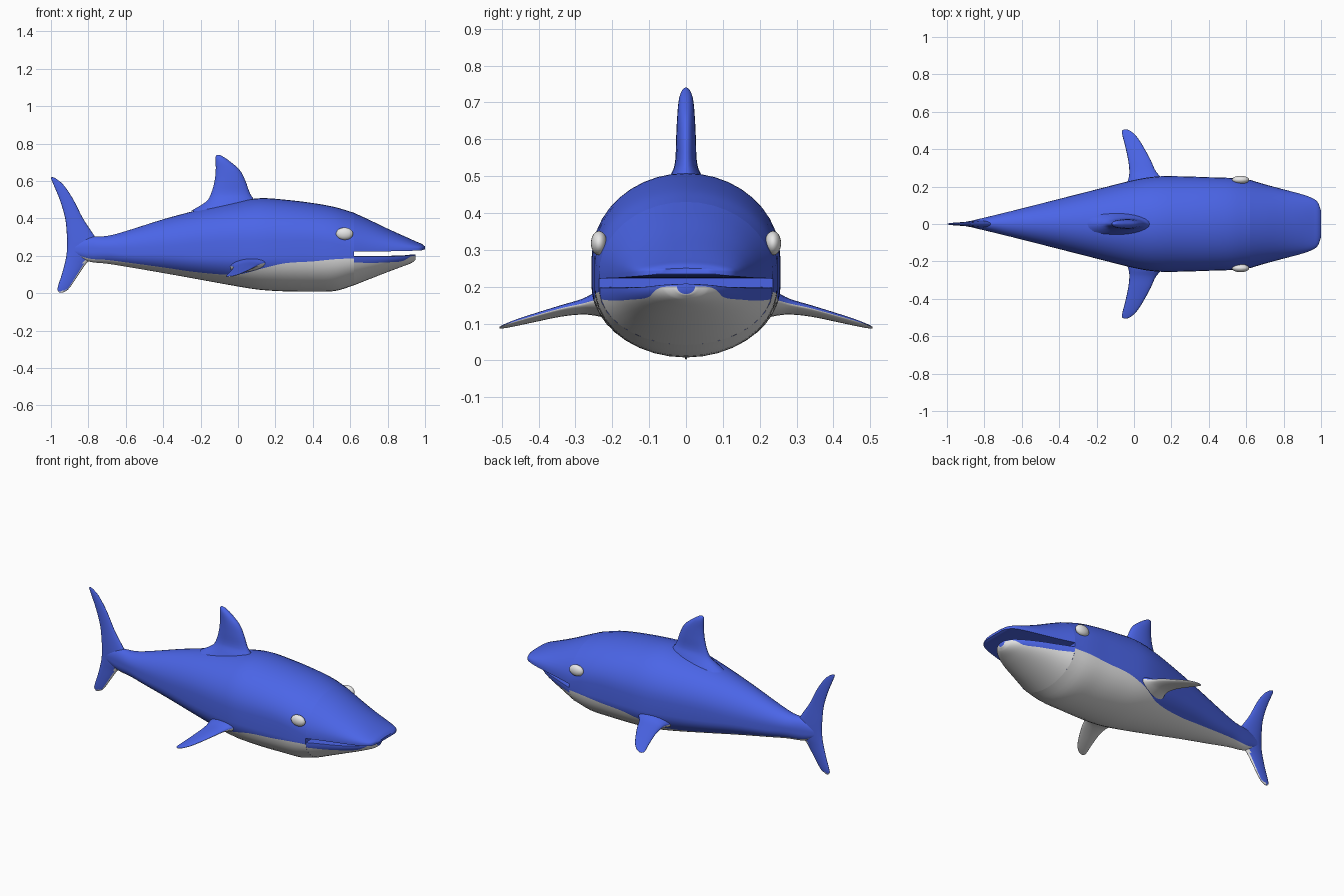
import bpy, bmesh, math
from mathutils import Vector


def material(name, rgb):
    m = bpy.data.materials.new(name)
    m.diffuse_color = (*rgb, 1)
    return m


BLUE = material("blue skin", (0.07, 0.13, 0.8))
WHITE = material("white belly", (0.8, 0.8, 0.8))


def finish(bm, name, mats=(BLUE, WHITE), angle=50):
    bmesh.ops.recalc_face_normals(bm, faces=bm.faces)
    me = bpy.data.meshes.new(name)
    bm.to_mesh(me)
    bm.free()
    for m in mats:
        me.materials.append(m)
    me.shade_smooth()
    me.set_sharp_from_angle(angle=math.radians(angle))
    ob = bpy.data.objects.new(name, me)
    bpy.context.collection.objects.link(ob)
    return ob


def resample(rows, steps):
    """Smooth cubic through rows; the first value of each row is the axis."""
    def slope(i, k):
        a, b = max(i - 1, 0), min(i + 1, len(rows) - 1)
        return (rows[b][k] - rows[a][k]) / (rows[b][0] - rows[a][0])
    out = []
    for i in range(len(rows) - 1):
        p, q = rows[i], rows[i + 1]
        h = q[0] - p[0]
        for s in range(steps):
            t = s / steps
            row = [p[0] + h * t]
            for k in range(1, len(p)):
                row.append((2*t**3 - 3*t**2 + 1) * p[k] + (t**3 - 2*t**2 + t) * h * slope(i, k)
                           + (3*t**2 - 2*t**3) * q[k] + (t**3 - t**2) * h * slope(i + 1, k))
            out.append(row)
    return out + [list(rows[-1])]


def skin(bm, rings, mat_of=lambda j: 0):
    vs = [[bm.verts.new(p) for p in r] for r in rings]
    n = len(vs[0])
    for a, b in zip(vs, vs[1:]):
        for j in range(n):
            f = bm.faces.new((a[j], a[(j + 1) % n], b[(j + 1) % n], b[j]))
            f.material_index = mat_of(j)
    bm.faces.new(vs[0])
    bm.faces.new(vs[-1])


UP, MID, LOW = 10, 5, 8


def trunk(name, rows, belly=True, steps=4):
    """Rows: x, top, upper centre, lower centre, bottom, half width, belly line."""
    rings = []
    for x, top, zu, zl, bot, w, line in resample(rows, steps):
        half = []
        for i in range(UP + 1):
            a = math.pi / 2 * i / UP
            half.append((w * math.sin(a), zu + (top - zu) * math.cos(a)))
        # the row of points at angle "cut" follows the painted belly line
        cut = math.asin(min(max((zl - line) / max(zl - bot, 1e-4), 0.02), 0.95))
        angles = [cut * i / MID for i in range(MID + 1)]
        angles += [cut + (math.pi / 2 - cut) * i / LOW for i in range(1, LOW + 1)]
        for a in angles:
            half.append((w * math.cos(a), zl - (zl - bot) * math.sin(a)))
        loop = half + [(-y, z) for y, z in half[-2:0:-1]]
        rings.append([(x, y, z) for y, z in loop])
    bm = bmesh.new()
    k = UP + MID + LOW + 1
    first = UP + MID + 1
    skin(bm, rings, lambda j: int(belly and first <= j < 2 * k - first))
    return finish(bm, name)


# Body up to the corner of the mouth
trunk("body", [
    (-0.90, 0.265, 0.24, 0.23, 0.215, 0.010, 0.220),
    (-0.80, 0.300, 0.24, 0.22, 0.170, 0.034, 0.186),
    (-0.70, 0.306, 0.24, 0.22, 0.158, 0.058, 0.178),
    (-0.60, 0.332, 0.24, 0.21, 0.142, 0.083, 0.165),
    (-0.40, 0.395, 0.25, 0.21, 0.108, 0.134, 0.138),
    (-0.20, 0.448, 0.27, 0.20, 0.072, 0.185, 0.110),
    (0.00, 0.490, 0.28, 0.20, 0.036, 0.235, 0.100),
    (0.12, 0.508, 0.28, 0.20, 0.018, 0.254, 0.130),
    (0.25, 0.500, 0.28, 0.20, 0.010, 0.255, 0.160),
    (0.40, 0.482, 0.28, 0.20, 0.008, 0.250, 0.170),
    (0.52, 0.460, 0.265, 0.197, 0.012, 0.246, 0.182),
    (0.62, 0.430, 0.235, 0.195, 0.042, 0.236, 0.186)])

# Snout with flat roof of the mouth
trunk("snout", [
    (0.62, 0.430, 0.235, 0.222, 0.222, 0.236, 0),
    (0.70, 0.393, 0.235, 0.223, 0.223, 0.212, 0),
    (0.80, 0.345, 0.235, 0.224, 0.224, 0.185, 0),
    (0.90, 0.300, 0.238, 0.226, 0.226, 0.158, 0),
    (0.96, 0.273, 0.240, 0.228, 0.228, 0.135, 0),
    (0.985, 0.262, 0.241, 0.230, 0.230, 0.112, 0),
    (1.00, 0.250, 0.243, 0.235, 0.235, 0.070, 0)], belly=False)

# Lower jaw with blue lip
trunk("lower_jaw", [
    (0.62, 0.200, 0.197, 0.193, 0.042, 0.234, 0.165),
    (0.70, 0.200, 0.197, 0.193, 0.074, 0.200, 0.162),
    (0.80, 0.200, 0.197, 0.193, 0.113, 0.158, 0.165),
    (0.88, 0.202, 0.199, 0.195, 0.143, 0.112, 0.172),
    (0.93, 0.207, 0.204, 0.200, 0.163, 0.065, 0.200),
    (0.95, 0.208, 0.205, 0.201, 0.180, 0.025, 0.201)])


def fin(name, rows, to_3d, steps=4, rule=None, sides=20):
    """Rows: span position, leading x, trailing x, height offset, half thickness."""
    rings = []
    for s, lead, trail, off, t in resample(rows, steps):
        ring = []
        for i in range(sides):
            a = 2 * math.pi * i / sides
            x = (lead + trail) / 2 + (lead - trail) / 2 * math.cos(a)
            ring.append(to_3d(x, s, off + t * math.sin(a)))
        rings.append(ring)
    bm = bmesh.new()
    skin(bm, rings)
    bmesh.ops.recalc_face_normals(bm, faces=bm.faces)
    if rule:
        for f in bm.faces:
            f.material_index = int(rule(f))
    return finish(bm, name, angle=80)


# Dorsal fin, flaring into the back
fin("dorsal_fin", [
    (0.440, 0.130, -0.250, 0, 0.070),
    (0.490, 0.095, -0.170, 0, 0.048),
    (0.530, 0.066, -0.145, 0, 0.031),
    (0.600, 0.040, -0.125, 0, 0.027),
    (0.660, 0.008, -0.119, 0, 0.024),
    (0.710, -0.050, -0.120, 0, 0.019),
    (0.732, -0.083, -0.119, 0, 0.011),
    (0.740, -0.098, -0.113, 0, 0.003)], lambda x, s, h: (x, h, s))

# Tail fin, white along the lower edge
fin("tail_fin", [
    (0.003, -0.938, -0.956, 0, 0.002),
    (0.020, -0.908, -0.966, 0, 0.006),
    (0.100, -0.852, -0.942, 0, 0.011),
    (0.160, -0.810, -0.926, 0, 0.014),
    (0.205, -0.760, -0.917, 0, 0.018),
    (0.260, -0.740, -0.913, 0, 0.020),
    (0.310, -0.770, -0.915, 0, 0.018),
    (0.400, -0.829, -0.924, 0, 0.013),
    (0.500, -0.880, -0.953, 0, 0.010),
    (0.580, -0.934, -0.986, 0, 0.007),
    (0.612, -0.972, -0.999, 0, 0.004),
    (0.620, -0.988, -0.998, 0, 0.002)], lambda x, s, h: (x, h, s),
    rule=lambda f: f.normal.z < -0.25 and f.calc_center_median().z < 0.19)

# Pectoral fins, white underneath; eyes
for side, label in ((1, "left"), (-1, "right")):
    fin(label + "_pectoral_fin", [
        (0.190, 0.200, -0.050, 0.150, 0.045),
        (0.240, 0.155, -0.030, 0.150, 0.032),
        (0.280, 0.118, -0.025, 0.144, 0.020),
        (0.340, 0.090, -0.031, 0.134, 0.014),
        (0.420, 0.046, -0.048, 0.117, 0.010),
        (0.470, 0.012, -0.061, 0.106, 0.007),
        (0.497, -0.018, -0.064, 0.100, 0.004),
        (0.506, -0.038, -0.054, 0.098, 0.002)],
        lambda x, s, h: (x, side * s, h + 0.12 * (x - 0.03)),
        rule=lambda f: f.normal.z < 0)
    bm = bmesh.new()
    bmesh.ops.create_uvsphere(bm, u_segments=24, v_segments=12, radius=1)
    for v in bm.verts:
        v.co = Vector((0.57 + 0.046 * v.co.x, side * 0.236 + 0.022 * v.co.y, 0.318 + 0.033 * v.co.z))
    finish(bm, label + "_eye", mats=(WHITE,))
